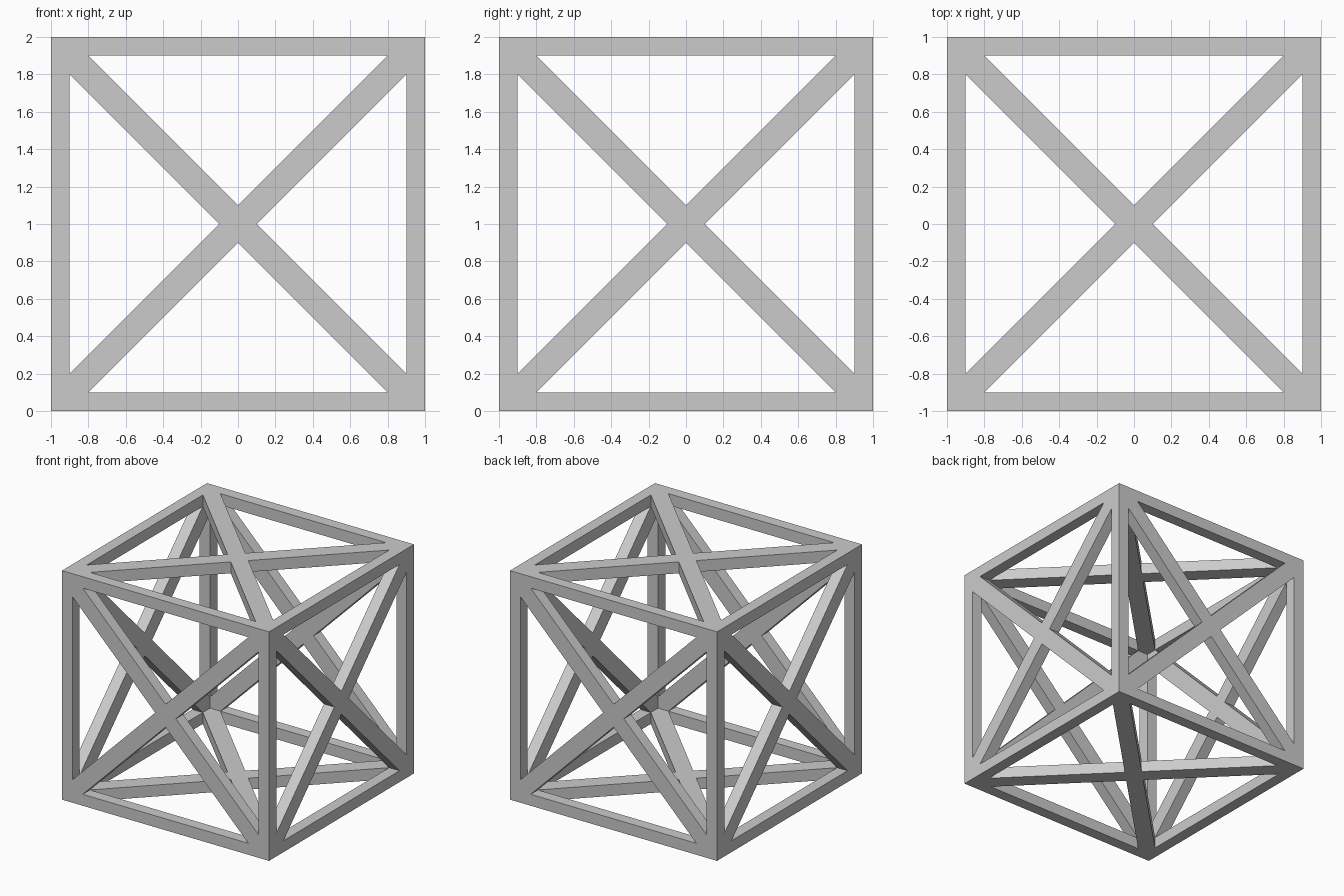
import bpy, bmesh
from math import pi
from mathutils import Matrix, Vector

if "Cube" in bpy.data.objects:
    bpy.data.objects.remove(bpy.data.objects["Cube"])

HALF = 1.0      # half the cube side
BAR = 0.1       # frame bar width, panel depth and half the brace's axial width
INNER = HALF - BAR
HOLE = INNER - BAR


def add_panel(bm, orient):
    """One cube side: frame edges plus a crossed brace, with four triangular openings."""
    def face(*pts):
        bm.faces.new([bm.verts.new(orient @ Vector(p)) for p in pts])

    for z in (HALF, INNER):
        # centre square of the cross
        face((BAR, 0, z), (0, BAR, z), (-BAR, 0, z), (0, -BAR, z))

    for i in range(4):
        turn = Matrix.Rotation(i * pi / 2, 4, 'Z')

        def quarter(*pts):
            face(*[turn @ Vector(p) for p in pts])

        # outer face of the frame bar
        quarter((-HALF, HALF, HALF), (-HOLE, INNER, HALF),
                (HOLE, INNER, HALF), (HALF, HALF, HALF))
        # outer and inner faces of one brace arm
        for z in (HALF, INNER):
            quarter((BAR, 0, z), (INNER, HOLE, z), (z, z, z),
                    (HOLE, INNER, z), (0, BAR, z))
        # side walls of the triangular opening
        tri = [(-HOLE, INNER), (HOLE, INNER), (0, BAR)]
        for a, b in zip(tri, tri[1:] + tri[:1]):
            quarter((*a, HALF), (*b, HALF), (*b, INNER), (*a, INNER))


bm = bmesh.new()
# four upright sides, then top and bottom
sides = [Matrix.Rotation(k * pi / 2, 4, 'Z') @ Matrix.Rotation(pi / 2, 4, 'X')
         for k in range(4)]
for orient in sides + [Matrix.Identity(4), Matrix.Rotation(pi, 4, 'X')]:
    add_panel(bm, orient)

# weld the panels into one closed frame standing on the floor
bmesh.ops.remove_doubles(bm, verts=bm.verts, dist=1e-4)
bmesh.ops.recalc_face_normals(bm, faces=bm.faces)
bmesh.ops.translate(bm, verts=bm.verts, vec=(0, 0, HALF))

mesh = bpy.data.meshes.new("braced_cube_frame")
bm.to_mesh(mesh)
bm.free()
frame = bpy.data.objects.new("braced_cube_frame", mesh)
bpy.context.collection.objects.link(frame)
